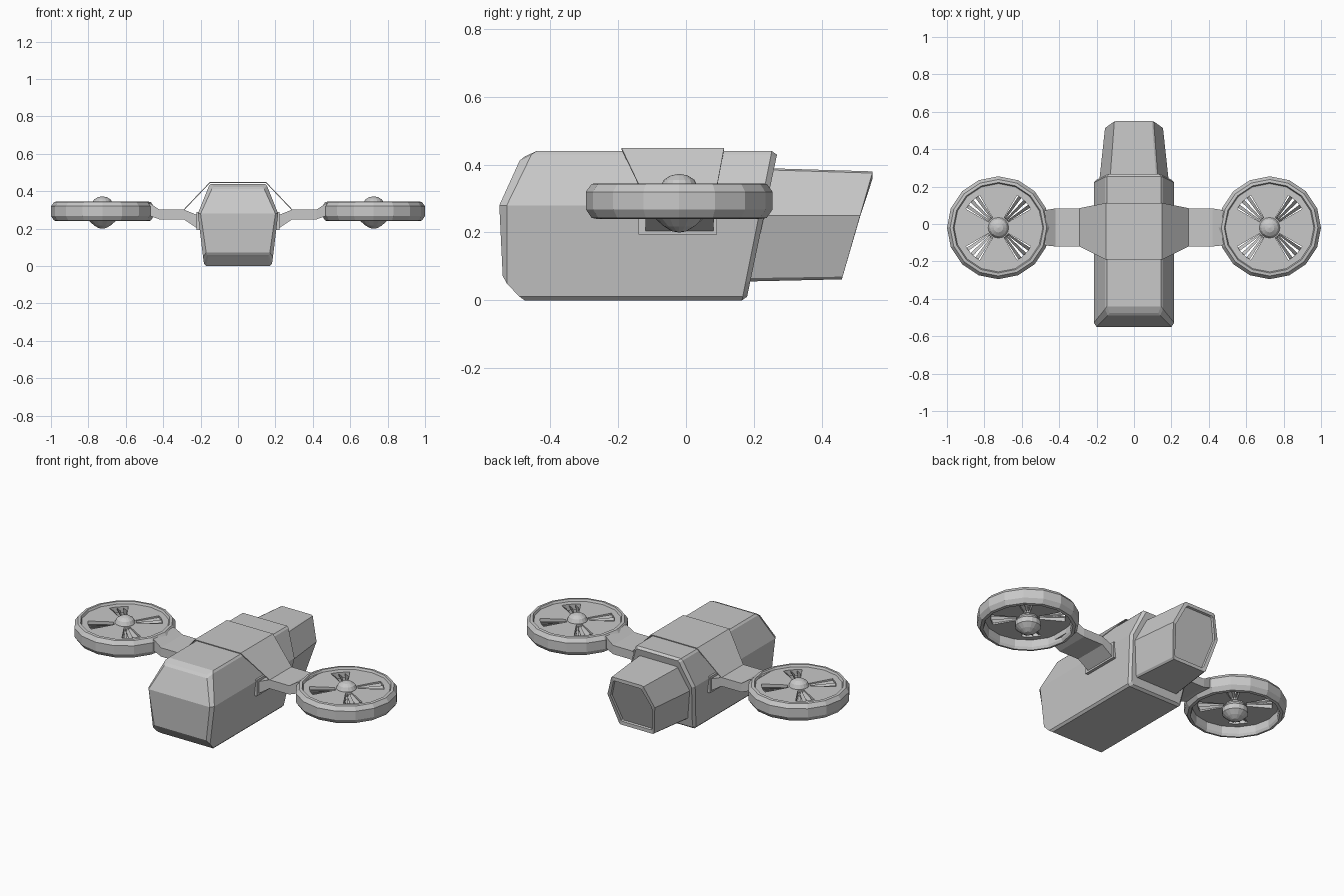
import bpy, bmesh, math

if "Cube" in bpy.data.objects:
    bpy.data.objects.remove(bpy.data.objects["Cube"])

grey = bpy.data.materials.new("hull_grey")
grey.diffuse_color = (0.58, 0.58, 0.58, 1)
grey.use_nodes = True
grey.node_tree.nodes["Principled BSDF"].inputs["Base Color"].default_value = grey.diffuse_color


def make(name, verts, faces, loc=(0, 0, 0)):
    """Mesh object with outward normals and flat faces."""
    bm = bmesh.new()
    vs = [bm.verts.new(v) for v in verts]
    for f in faces:
        bm.faces.new([vs[i] for i in f])
    bmesh.ops.recalc_face_normals(bm, faces=bm.faces)
    me = bpy.data.meshes.new(name)
    bm.to_mesh(me)
    bm.free()
    me.materials.append(grey)
    ob = bpy.data.objects.new(name, me)
    ob.location = loc
    bpy.context.collection.objects.link(ob)
    return ob


def loft(name, sections):
    """Skin mirrored half-sections [(half_width, y, z) from bottom to top]."""
    n = len(sections[0])
    verts, faces = [], []
    for s in sections:
        verts += [(w, y, z) for w, y, z in s] + [(-w, y, z) for w, y, z in reversed(s)]
    m = 2 * n
    for k in range(len(sections) - 1):
        for i in range(m):
            j = (i + 1) % m
            faces.append((k * m + i, k * m + j, (k + 1) * m + j, (k + 1) * m + i))
    for base in (0, (len(sections) - 1) * m):          # caps as cross strips
        for i in range(n - 1):
            faces.append((base + i, base + i + 1, base + m - 2 - i, base + m - 1 - i))
    return make(name, verts, faces)


def revolve(name, profile, segs, loc, closed=False):
    """Spin (radius, z) points around z; radius 0 ends become poles."""
    verts, rings, faces = [], [], []
    for r, z in profile:
        cnt = 1 if r == 0 else segs
        rings.append([len(verts) + i % cnt for i in range(segs)])
        for i in range(cnt):
            a = 2 * math.pi * i / segs
            verts.append((r * math.cos(a), r * math.sin(a), z))
    pairs = list(zip(rings, rings[1:])) + ([(rings[-1], rings[0])] if closed else [])
    for p, q in pairs:
        for i in range(segs):
            j = (i + 1) % segs
            faces.append(tuple(dict.fromkeys((p[i], p[j], q[j], q[i]))))
    return make(name, verts, faces, loc)


# Fuselage: nose panel, nose rim, sheared rear rim and rear face
hull = [(.17, 0), (.182, .012), (.187, .05), (.215, .28), (.155, .43), (.145, .44)]
nose_y = [-.475, -.492, -.528, -.528, -.455, -.44]
nose_panel = [(.16, -.522, .05), (.165, -.532, .06), (.17, -.54, .072),
              (.2, -.55, .28), (.14, -.49, .412), (.13, -.475, .424)]
loft("fuselage", [
    nose_panel,
    [(w, y, z) for (w, z), y in zip(hull, nose_y)],
    [(w, .165 + .2 * z, z) for w, z in hull],
    [(w - .013, .18 + .2 * z, .22 + (z - .22) * .95) for w, z in hull],
])

# Tail box with a recessed rear panel
tail_front = [(.14, .055), (.15, .065), (.19, .25), (.13, .385), (.12, .39)]
tail_back = [(.105, .062), (.115, .07), (.155, .25), (.105, .375), (.095, .38)]


def tail_rear(scale, push):
    return [(w * scale, .46 + .286 * (z - .065) - push, .225 + (z - .225) * scale)
            for w, z in tail_back]


loft("tail_box", [[(w, .14 + .2 * z, z) for w, z in tail_front],
                  tail_rear(1, 0), tail_rear(.87, 0), tail_rear(.85, .012)])

# Thin saddle strap over the hull, reaching down to both arms
strap = [(-.29, -.12, .085, .30), (-.15, -.19, .112, .447),
         (.15, -.19, .112, .447), (.29, -.12, .085, .30)]
sv = [p for x, y0, y1, z in strap for p in ((x, y0, z), (x, y1, z))]
saddle = make("saddle_strap", sv, [(2 * i, 2 * i + 2, 2 * i + 3, 2 * i + 1) for i in range(3)])
mod = saddle.modifiers.new("thickness", 'SOLIDIFY')
mod.thickness = .005
mod.offset = 0


def beam(name, stations, side):
    """Rectangular beam along x from (x, y0, y1, z0, z1) stations."""
    verts, faces = [], []
    for x, y0, y1, z0, z1 in stations:
        verts += [(side * x, y0, z0), (side * x, y1, z0), (side * x, y1, z1), (side * x, y0, z1)]
    for k in range(len(stations) - 1):
        for i in range(4):
            j = (i + 1) % 4
            faces.append((4 * k + i, 4 * k + j, 4 * k + 4 + j, 4 * k + 4 + i))
    e = len(verts)
    faces += [(0, 1, 2, 3), (e - 4, e - 3, e - 2, e - 1)]
    return make(name, verts, faces)


def rotor_disc(name, loc):
    """Plate with four wedge openings on the diagonals."""
    radii = [.04, .062, .20, .25]
    step = math.radians(7.5)
    verts = [(r * math.cos(i * step), r * math.sin(i * step), .315)
             for r in radii for i in range(48)]
    faces = []
    for k in range(3):
        for i in range(48):
            if k == 1 and 4 <= i % 12 < 8:
                continue
            j = (i + 1) % 48
            faces.append((k * 48 + i, k * 48 + j, k * 48 + 48 + j, k * 48 + 48 + i))
    ob = make(name, verts, faces, loc)
    for p in ob.data.polygons:
        if p.normal.z < 0:
            p.flip()
    m = ob.modifiers.new("thickness", 'SOLIDIFY')
    m.thickness = .035
    m.offset = 0


def blades(name, loc):
    """Slim tilted vanes, three in each opening."""
    verts, faces = [], []
    for q in range(4):
        for d in (-10, 0, 10):
            a = math.radians(45 + 90 * q + d)
            c, s = math.cos(a), math.sin(a)
            b = len(verts)
            for r, w in ((.04, .004), (.21, .010)):
                for t, z in ((-w, .302), (w, .32), (w, .326), (-w, .308)):
                    verts.append((r * c - t * s, r * s + t * c, z))
            faces += [(b + i, b + (i + 1) % 4, b + 4 + (i + 1) % 4, b + 4 + i) for i in range(4)]
            faces += [(b, b + 1, b + 2, b + 3), (b + 4, b + 5, b + 6, b + 7)]
    make(name, verts, faces, loc)


duct = [(.235, .33), (.242, .345), (.258, .343), (.275, .32),
        (.275, .268), (.258, .243), (.242, .24), (.235, .255)]
hub = [(0, .373), (.025, .368), (.045, .355), (.055, .335), (.055, .29),
       (.07, .27), (.07, .24), (.045, .218), (.02, .203), (0, .20)]

for side, label in ((-1, "left"), (1, "right")):
    # Arm, its root flange and the ducted rotor
    beam(label + "_arm", [(.18, -.12, .08, .2, .27), (.215, -.12, .08, .2, .272),
                          (.29, -.12, .083, .25, .302), (.42, -.12, .083, .25, .302),
                          (.47, -.115, .075, .268, .335), (.5, -.09, .05, .268, .335)], side)
    beam(label + "_root_flange", [(.18, -.14, .092, .194, .29),
                                  (.222, -.14, .092, .194, .29)], side)
    centre = (side * .725, -.02, 0)
    revolve(label + "_duct_ring", duct, 16, centre, closed=True)
    rotor_disc(label + "_rotor_disc", centre)
    blades(label + "_blades", centre)
    revolve(label + "_hub", hub, 16, centre)
